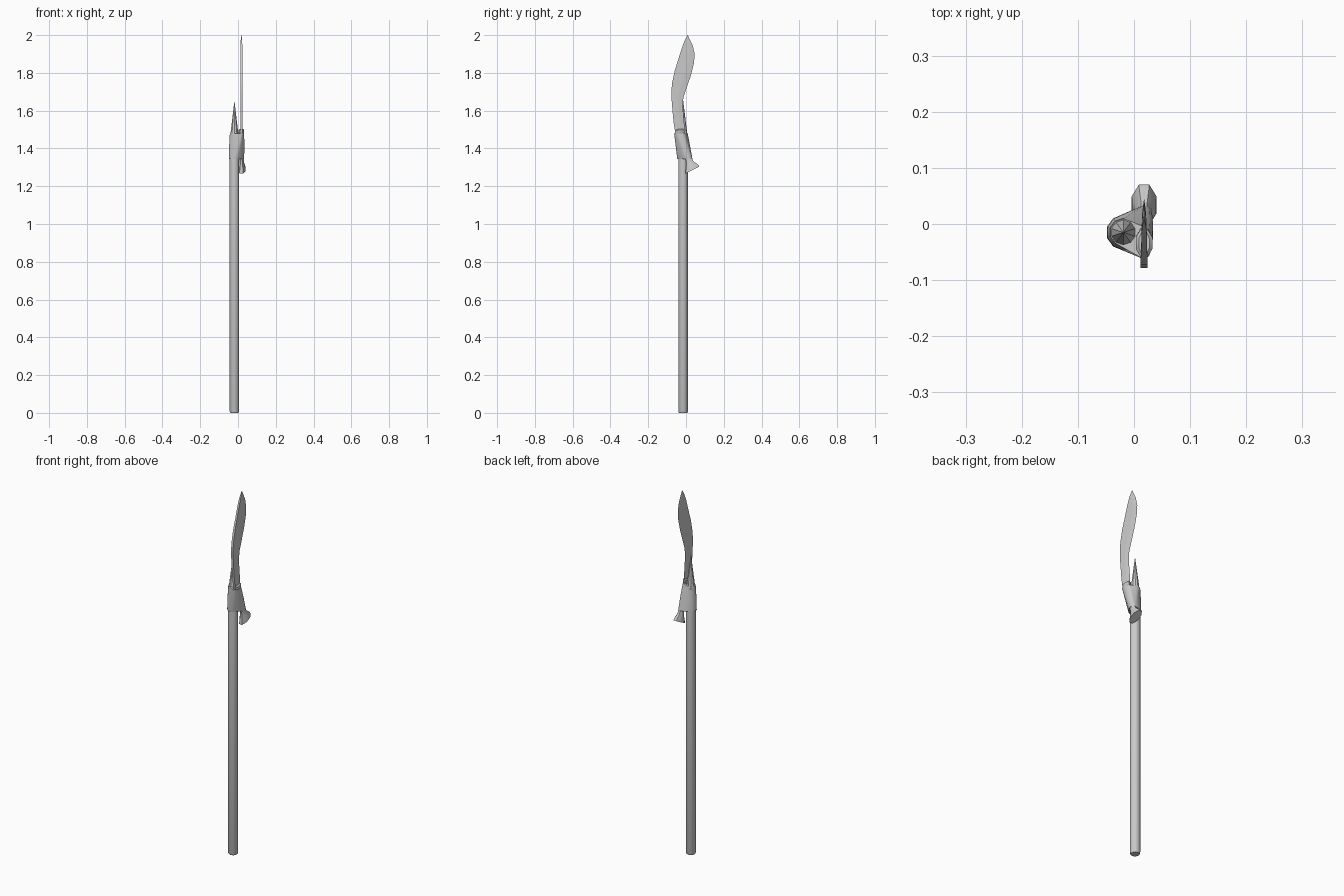
import bpy, bmesh, math

if "Cube" in bpy.data.objects:
    bpy.data.objects.remove(bpy.data.objects["Cube"])

SX, SY = -0.019, -0.015   # shaft axis
KX = 0.018                # knife plane


def ring(cx, cy, z, rx, ry, n, tilt=0.0):
    """Ellipse ring; tilt raises its +y side."""
    pts = []
    for i in range(n):
        a = 2 * math.pi * (i + 0.5) / n
        v = ry * math.sin(a)
        pts.append((cx + rx * math.cos(a), cy + v * math.cos(tilt), z + v * math.sin(tilt)))
    return pts


def finish(name, bm, smooth=None):
    bmesh.ops.recalc_face_normals(bm, faces=bm.faces)
    me = bpy.data.meshes.new(name)
    bm.to_mesh(me)
    bm.free()
    ob = bpy.data.objects.new(name, me)
    bpy.context.collection.objects.link(ob)
    if smooth:
        bpy.ops.object.select_all(action='DESELECT')
        bpy.context.view_layer.objects.active = ob
        ob.select_set(True)
        bpy.ops.object.shade_smooth_by_angle(angle=math.radians(smooth))
    return ob


def loft(name, rings, smooth=None):
    bm = bmesh.new()
    rows = [[bm.verts.new(p) for p in r] for r in rings]
    n = len(rows[0])
    for a, b in zip(rows, rows[1:]):
        for i in range(n):
            j = (i + 1) % n
            bm.faces.new((a[i], a[j], b[j], b[i]))
    bm.faces.new(rows[0])
    bm.faces.new(rows[-1])
    bmesh.ops.remove_doubles(bm, verts=bm.verts, dist=1e-5)
    return finish(name, bm, smooth)


# Pole with a slightly chamfered foot
loft("shaft", [ring(SX, SY, z, r, r, 10) for z, r in
               ((0, 0.022), (0.008, 0.026), (1.47, 0.026))], 50)

# Sharpened end of the pole
loft("spike", [ring(SX, SY, z, r, r, 10) for z, r in
               ((1.465, 0.0255), (1.485, 0.021), (1.65, 0.0005))])

# Knife grip with flared pommel and a collar under the blade: y, z, rx, ry, tilt
grip = [(0.034, 1.286, 0.024, 0.044, 0.46),
        (0.031, 1.298, 0.023, 0.040, 0.46),
        (0.021, 1.322, 0.015, 0.023, 0.40),
        (0.014, 1.345, 0.013, 0.018, 0.32),
        (-0.012, 1.42, 0.015, 0.021, 0.30),
        (-0.032, 1.480, 0.013, 0.024, 0.15),
        (-0.033, 1.484, 0.016, 0.027, 0.08),
        (-0.034, 1.497, 0.016, 0.027, 0.08),
        (-0.034, 1.502, 0.010, 0.022, 0.05)]
loft("knife_grip", [ring(KX, y, z, rx, ry, 8, t) for y, z, rx, ry, t in grip], 40)

# Curved blade: spine y, spine z, edge y, edge z, half thickness
blade = [(-0.058, 1.49, -0.006, 1.49, 0.006),
         (-0.066, 1.54, -0.010, 1.54, 0.006),
         (-0.075, 1.64, -0.017, 1.62, 0.006),
         (-0.078, 1.70, -0.014, 1.67, 0.006),
         (-0.073, 1.75, 0.005, 1.725, 0.006),
         (-0.060, 1.81, 0.027, 1.79, 0.006),
         (-0.040, 1.875, 0.042, 1.85, 0.005),
         (-0.021, 1.935, 0.046, 1.90, 0.005),
         (-0.008, 1.97, 0.036, 1.945, 0.004),
         (0.007, 1.999, 0.009, 2.0, 0.001)]
loft("blade", [[(KX - t, sy, sz),
                (KX + t, sy, sz),
                (KX + t * 0.7, sy * 0.4 + ey * 0.6, sz * 0.4 + ez * 0.6),
                (KX, ey, ez),
                (KX - t * 0.7, sy * 0.4 + ey * 0.6, sz * 0.4 + ez * 0.6)]
               for sy, sz, ey, ez, t in blade])

# Binding stretched round both shaft and grip: z, shaft radius, grip y, grip rx, grip ry
bm = bmesh.new()
for z, r, gy, rx, ry in ((1.345, 0.031, 0.012, 0.015, 0.022),
                         (1.41, 0.030, -0.010, 0.017, 0.025),
                         (1.48, 0.024, -0.034, 0.015, 0.029)):
    for p in ring(SX, SY, z, r, r, 10) + ring(KX, gy, z, rx, ry, 10):
        bm.verts.new(p)
hull = bmesh.ops.convex_hull(bm, input=bm.verts)
inner = list({e for e in hull["geom_interior"] + hull["geom_unused"]
              if isinstance(e, bmesh.types.BMVert)})
bmesh.ops.delete(bm, geom=inner, context='VERTS')
finish("binding", bm, 50)
